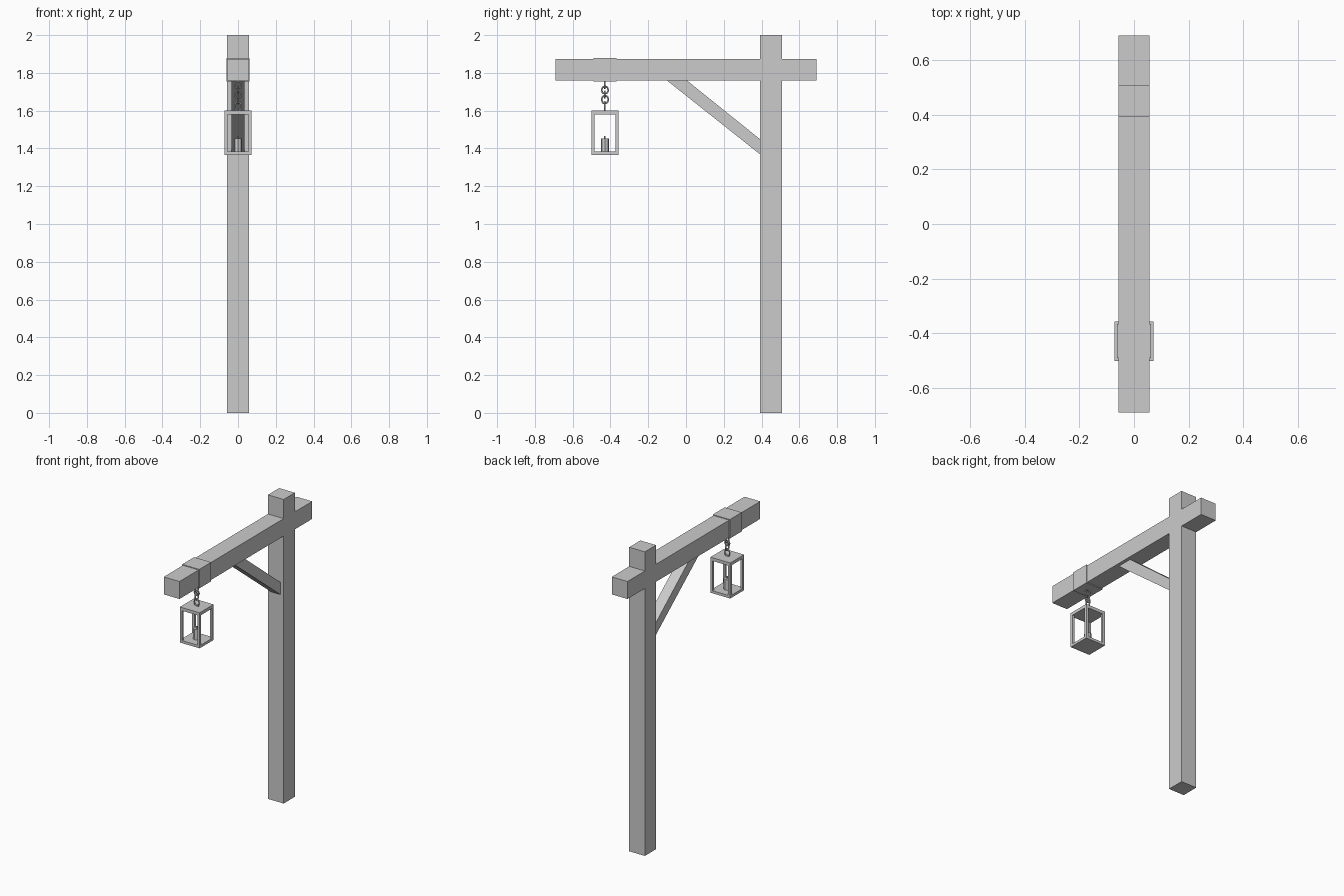
import bpy, bmesh, math
from mathutils import Matrix

if "Cube" in bpy.data.objects:
    bpy.data.objects.remove(bpy.data.objects["Cube"])


def finish(name, bm):
    bmesh.ops.recalc_face_normals(bm, faces=bm.faces[:])
    me = bpy.data.meshes.new(name)
    bm.to_mesh(me)
    bm.free()
    ob = bpy.data.objects.new(name, me)
    bpy.context.collection.objects.link(ob)
    return ob


def box(name, x, y, z):
    bm = bmesh.new()
    centre = [(a + b) / 2 for a, b in (x, y, z)]
    size = [b - a for a, b in (x, y, z)]
    bmesh.ops.create_cube(bm, size=1, matrix=Matrix.Translation(centre) @ Matrix.Diagonal((*size, 1)))
    return finish(name, bm)


def side_profile(name, pts, half):
    """Extrude a (y, z) outline across x."""
    bm = bmesh.new()
    face = bm.faces.new([bm.verts.new((-half, y, z)) for y, z in pts])
    ext = bmesh.ops.extrude_face_region(bm, geom=[face])["geom"]
    bmesh.ops.translate(bm, vec=(2 * half, 0, 0), verts=[v for v in ext if isinstance(v, bmesh.types.BMVert)])
    return finish(name, bm)


def cylinder(name, r, y, z0, z1, sides):
    bm = bmesh.new()
    bmesh.ops.create_cone(bm, cap_ends=True, segments=sides, radius1=r, radius2=r, depth=z1 - z0,
                          matrix=Matrix.Translation((0, y, (z0 + z1) / 2)))
    return finish(name, bm)


def chain_link(name, y, z, half_height, turned):
    bpy.ops.mesh.primitive_torus_add(major_segments=8, minor_segments=6, major_radius=0.018, minor_radius=0.0045)
    ob = bpy.context.object
    ob.name = name
    m = Matrix.Diagonal((1, half_height / 0.0225, 1, 1))
    m = Matrix.Rotation(math.pi / 2, 4, 'X') @ m
    if turned:
        m = Matrix.Rotation(math.pi / 2, 4, 'Z') @ m
    ob.data.transform(Matrix.Translation((0, y, z)) @ m)


# Post with the beam joined flush through it
P0, P1, B0, B1, Z0, Z1 = 0.393, 0.509, -0.69, 0.69, 1.759, 1.874
side_profile("post_and_beam", [
    (P0, 0), (P1, 0), (P1, Z0), (B1, Z0), (B1, Z1), (P1, Z1),
    (P1, 2), (P0, 2), (P0, Z1), (B0, Z1), (B0, Z0), (P0, Z0)], 0.057)

# Diagonal brace
side_profile("brace", [(-0.1, Z0), (0.006, Z0), (P0, 1.448), (P0, 1.368)], 0.035)

# Strap round the beam
LY = -0.429
box("beam_strap", (-0.062, 0.062), (LY - 0.062, LY + 0.062), (1.754, 1.879))

# Chain, links alternately turned
for i, (z, h) in enumerate([(1.736, 0.023), (1.709, 0.025), (1.685, 0.022), (1.659, 0.027), (1.622, 0.03)]):
    chain_link(f"chain_link_{i + 1}", LY, z, h, i % 2 == 1)

# Lantern case
H, T = 0.072, 0.016
box("lantern_base", (-H, H), (LY - H, LY + H), (1.366, 1.383))
box("lantern_top", (-H, H), (LY - H, LY + H), (1.579, 1.6))
for sx in (-1, 1):
    for sy in (-1, 1):
        cx, cy = sx * (H - T / 2), LY + sy * (H - T / 2)
        box("lantern_corner", (cx - T / 2, cx + T / 2), (cy - T / 2, cy + T / 2), (1.383, 1.579))

# Candle
cylinder("candle", 0.022, LY, 1.383, 1.452, 8)
cylinder("wick", 0.004, LY, 1.452, 1.466, 6)
